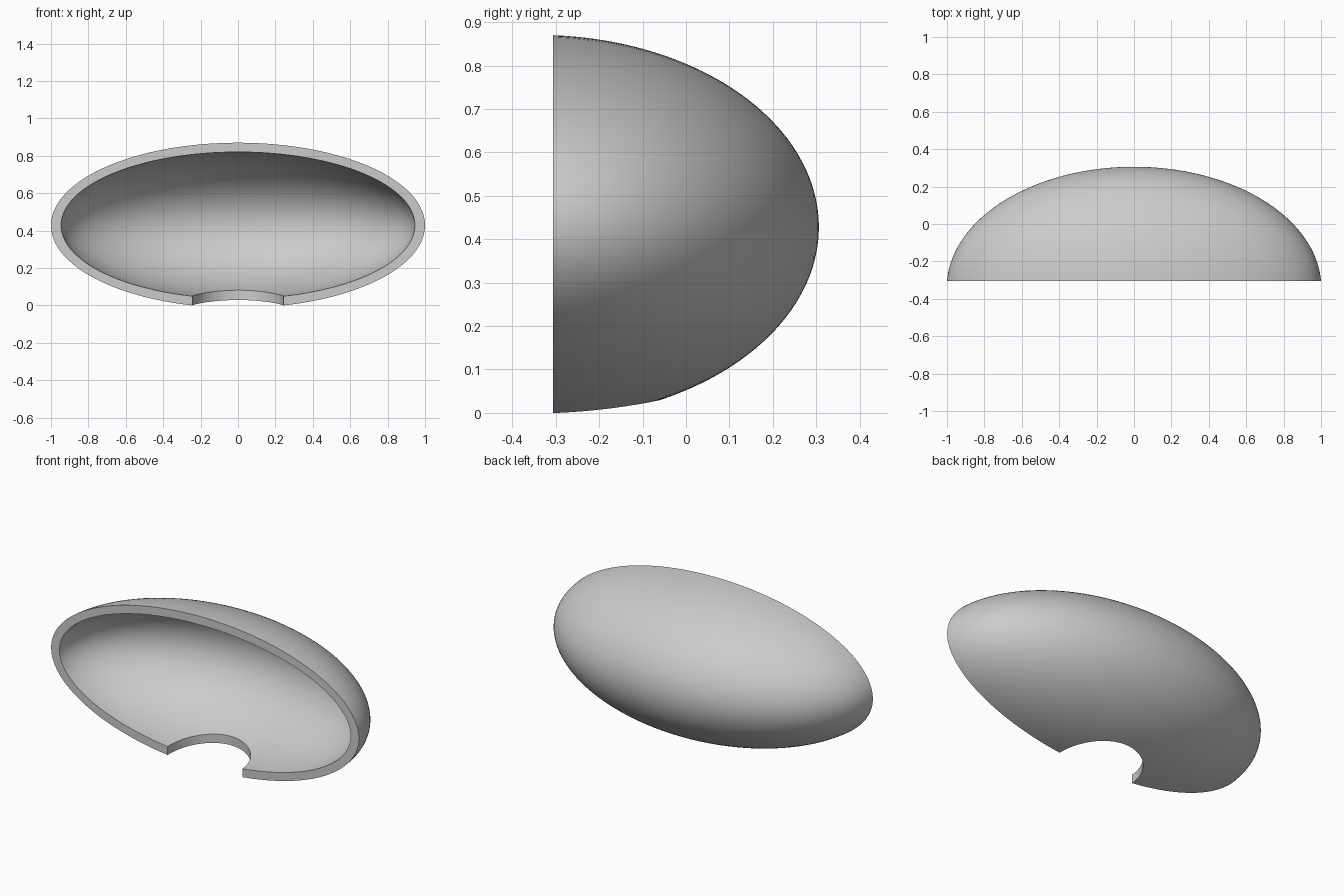
import bpy
import bmesh
from math import sin, cos, asin, pi, radians

if "Cube" in bpy.data.objects:
    bpy.data.objects.remove(bpy.data.objects["Cube"])

FRONT, BACK, MID_Z = -0.306, 0.306, 0.428
OFFSET = 0.035          # the flat cut lies slightly behind the widest section
WALL = 0.052
SEGMENTS, RINGS = 128, 40

grey = bpy.data.materials.new("neutral_grey")
grey.use_nodes = True
grey.diffuse_color = (0.6, 0.6, 0.6, 1)
grey.node_tree.nodes["Principled BSDF"].inputs["Base Color"].default_value = (0.6, 0.6, 0.6, 1)


def dome(bm, half_x, half_z, back):
    """Open half ellipsoid; returns its front ring of vertices."""
    centre = FRONT - OFFSET
    depth = back - centre
    start = asin(OFFSET / depth)
    rings = []
    for i in range(RINGS):
        p = start + (pi / 2 - start) * i / RINGS
        s = cos(p) / cos(start)
        rings.append([bm.verts.new((half_x * s * cos(a), centre + depth * sin(p),
                                    MID_Z + half_z * s * sin(a)))
                      for a in (2 * pi * k / SEGMENTS for k in range(SEGMENTS))])
    pole = bm.verts.new((0, back, MID_Z))
    for k in range(SEGMENTS):
        n = (k + 1) % SEGMENTS
        for r, q in zip(rings, rings[1:]):
            bm.faces.new((r[k], r[n], q[n], q[k]))
        bm.faces.new((rings[-1][k], rings[-1][n], pole))
    return rings[0]


# Hollow shell with a flat front rim
bm = bmesh.new()
outer = dome(bm, 1.0, 0.4417, BACK)
inner = dome(bm, 0.946, 0.392, BACK - WALL)
for k in range(SEGMENTS):
    n = (k + 1) % SEGMENTS
    bm.faces.new((outer[k], outer[n], inner[n], inner[k]))
bmesh.ops.recalc_face_normals(bm, faces=bm.faces)
mesh = bpy.data.meshes.new("shell")
bm.to_mesh(mesh)
bm.free()
shell = bpy.data.objects.new("shell", mesh)
bpy.context.collection.objects.link(shell)
mesh.materials.append(grey)

# Round notch through the lower front wall
bpy.ops.mesh.primitive_cylinder_add(vertices=96, radius=0.243, depth=0.5,
                                    location=(0, FRONT, 0))
cutter = bpy.context.object
cutter.name = "notch_cutter"
cutter.hide_render = True
cutter.data.materials.append(grey)
cut = shell.modifiers.new("notch", 'BOOLEAN')
cut.operation = 'DIFFERENCE'
cut.solver = 'EXACT'
cut.object = cutter

bpy.ops.object.select_all(action='DESELECT')
shell.select_set(True)
bpy.context.view_layer.objects.active = shell
bpy.ops.object.modifier_apply(modifier=cut.name)
bpy.data.objects.remove(cutter)
bpy.ops.object.shade_smooth_by_angle(angle=radians(30))
